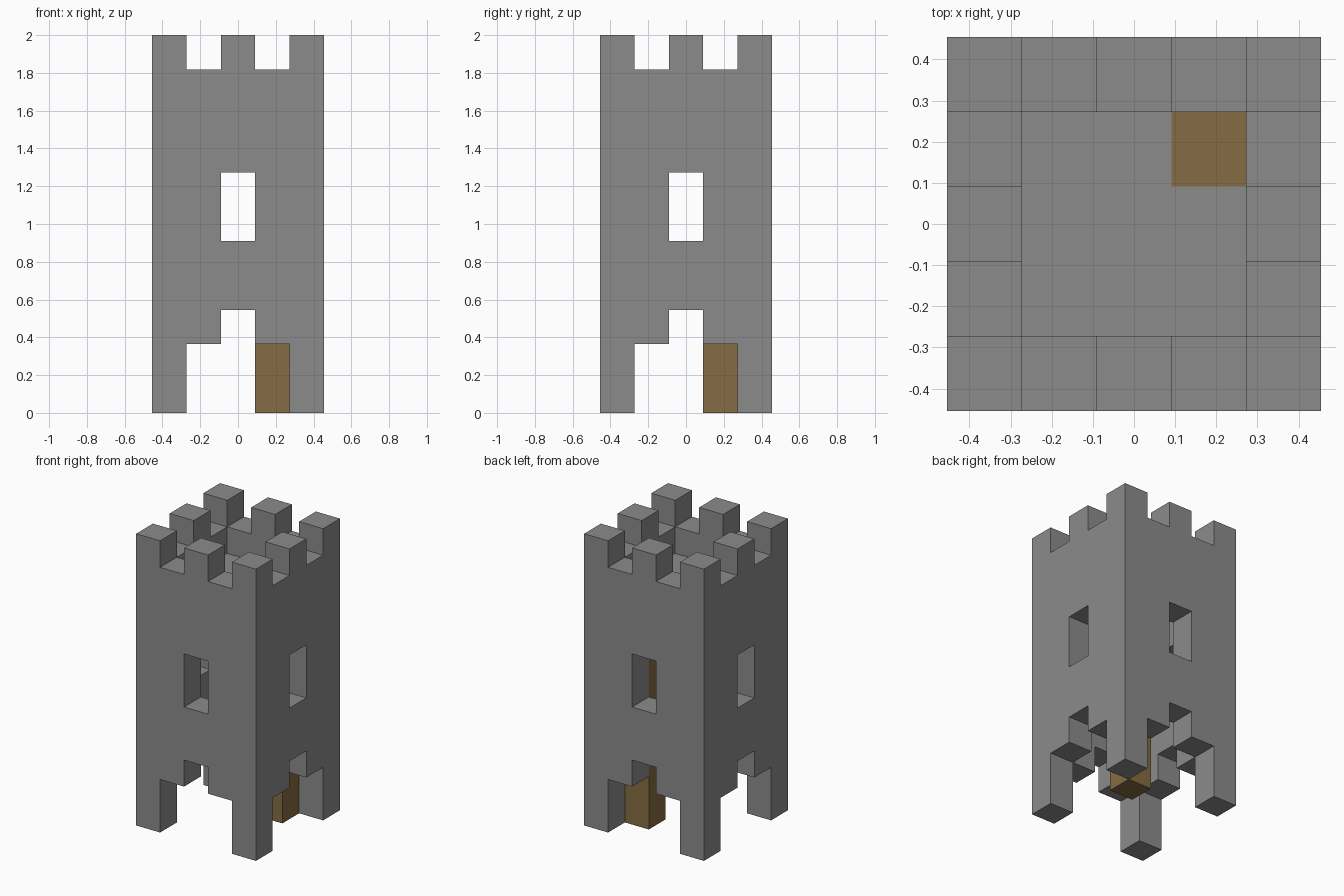
import bpy

U = 2 / 11  # one building block

cube = bpy.data.objects.get("Cube")
if cube:
    bpy.data.objects.remove(cube, do_unlink=True)


def material(name, rgb):
    mat = bpy.data.materials.new(name)
    mat.use_nodes = True
    colour = (*rgb, 1)
    mat.diffuse_color = colour
    mat.node_tree.nodes["Principled BSDF"].inputs["Base Color"].default_value = colour
    return mat


def box(name, x, y, z, mat=None):
    """Box between the given (low, high) ranges, measured in blocks."""
    ranges = (x, y, z)
    bpy.ops.mesh.primitive_cube_add(size=1, location=[U * sum(r) / 2 for r in ranges])
    ob = bpy.context.object
    ob.name = name
    ob.scale = [U * (r[1] - r[0]) for r in ranges]
    bpy.ops.object.transform_apply(location=True, rotation=False, scale=True)
    if mat:
        ob.data.materials.append(mat)
    return ob


def cut(target, x, y, z):
    cutter = box("cutter", x, y, z)
    cutter.hide_render = True
    mod = target.modifiers.new("opening", "BOOLEAN")
    mod.operation = "DIFFERENCE"
    mod.solver = "EXACT"
    mod.object = cutter
    bpy.context.view_layer.objects.active = target
    bpy.ops.object.modifier_apply(modifier=mod.name)
    bpy.data.objects.remove(cutter, do_unlink=True)


stone = material("grey stone", (0.26, 0.26, 0.26))
wood = material("brown wood", (0.235, 0.15, 0.056))

# Tower shell with a hollow room below and a sunken roof deck above
tower = box("stone_tower", (-2.5, 2.5), (-2.5, 2.5), (0, 11), stone)
cut(tower, (-1.5, 1.5), (-1.5, 1.5), (-1, 8))
cut(tower, (-1.5, 1.5), (-1.5, 1.5), (9, 12))

# Openings that run straight through the walls: (across, height)
through = (-3, 3)
openings = [
    ((-1.5, 1.5), (-1, 2)),    # gaps between the legs
    ((-0.5, 0.5), (-1, 3)),    # raised middle of each arch
    ((-0.5, 0.5), (5, 7)),     # windows
    ((-1.5, -0.5), (10, 12)),  # battlement notches
    ((0.5, 1.5), (10, 12)),
]
for across, height in openings:
    cut(tower, across, through, height)
    cut(tower, through, across, height)

# Wooden climbing shaft in the back corner, rising to the deck
box("wooden_shaft", (0.5, 1.5), (0.5, 1.5), (0, 9.02), wood)
